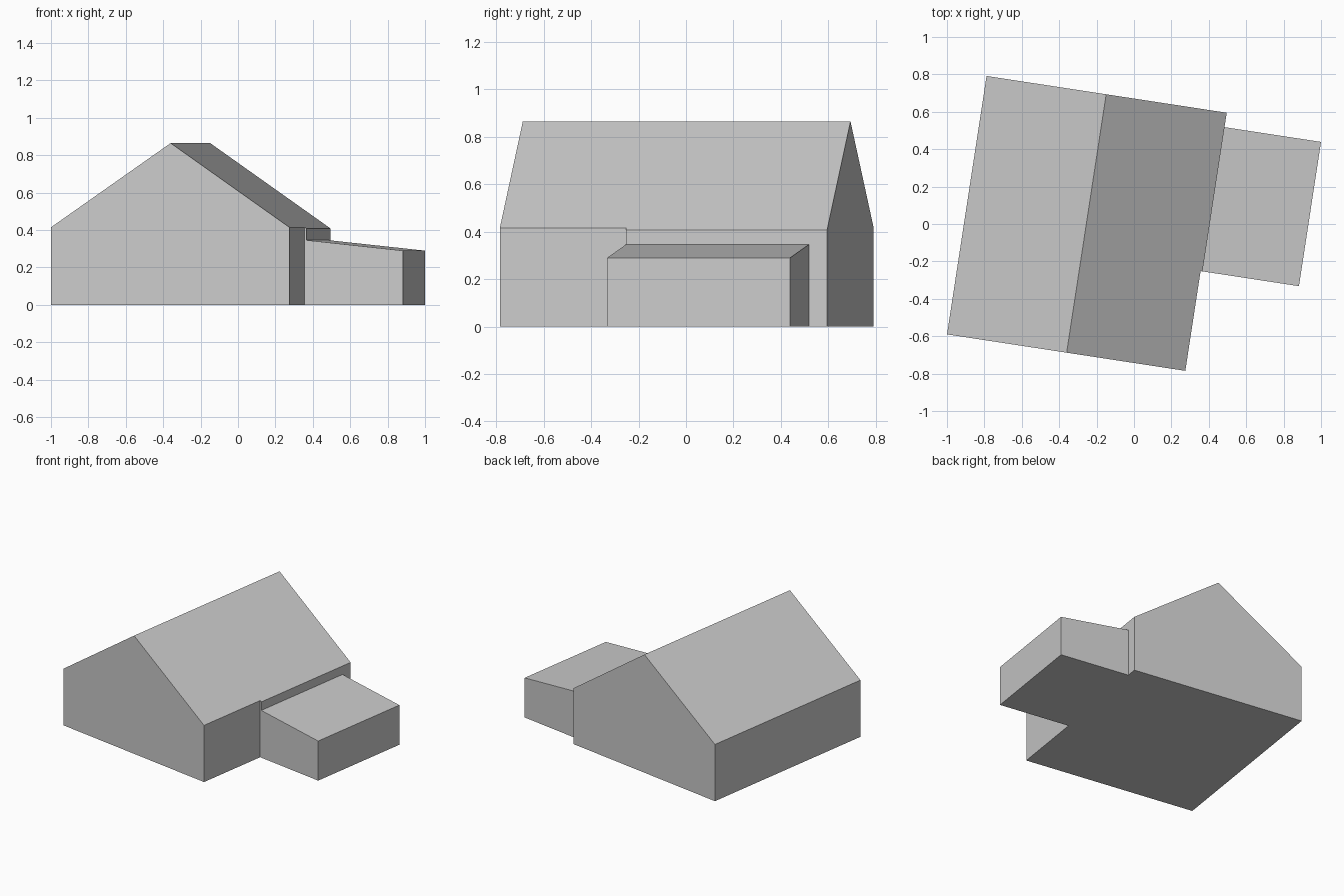
import bpy, bmesh, math

cube = bpy.data.objects.get("Cube")
if cube:
    bpy.data.objects.remove(cube, do_unlink=True)

# One plain grey for the whole building
grey = bpy.data.materials.new("plain_grey")
grey.use_nodes = True
colour = (0.6, 0.6, 0.6, 1.0)
grey.diffuse_color = colour
grey.node_tree.nodes["Principled BSDF"].inputs["Base Color"].default_value = colour

TURN = math.radians(-8.7)   # the plan is turned slightly about z
EAVE, RIDGE = 0.415, 0.865
FRONT, BACK = -0.7345, 0.663
STEP = -0.195               # where the side wall steps out and the annex begins
WALL, OUTER_WALL = 0.39, 0.40


def prism(name, profile, y0, y1, open_side=False):
    """Extrude an (x, z) profile along y; open_side omits the closing face."""
    bm = bmesh.new()
    front = [bm.verts.new((x, y0, z)) for x, z in profile]
    back = [bm.verts.new((x, y1, z)) for x, z in profile]
    n = len(profile)
    bm.faces.new(front)
    bm.faces.new(back[::-1])
    for i in range(n - 1 if open_side else n):
        j = (i + 1) % n
        bm.faces.new((front[j], front[i], back[i], back[j]))
    mesh = bpy.data.meshes.new(name)
    bm.to_mesh(mesh)
    bm.free()
    mesh.materials.append(grey)
    obj = bpy.data.objects.new(name, mesh)
    obj.rotation_euler.z = TURN
    bpy.context.collection.objects.link(obj)
    return obj


# Gabled main house
prism("main_house",
      [(-0.899, 0), (WALL, 0), (WALL, EAVE), (-0.252, RIDGE), (-0.899, EAVE)],
      FRONT, BACK)

# Shallow outward step of the side wall, continuing the roof slope
prism("side_wall_step",
      [(WALL, 0), (OUTER_WALL, 0), (OUTER_WALL, 0.408), (WALL, EAVE)],
      STEP, BACK, open_side=True)

# Low annex with a gently sloping roof
prism("annex",
      [(OUTER_WALL, 0), (0.922, 0), (0.922, 0.29), (OUTER_WALL, 0.346)],
      STEP, 0.585, open_side=True)
